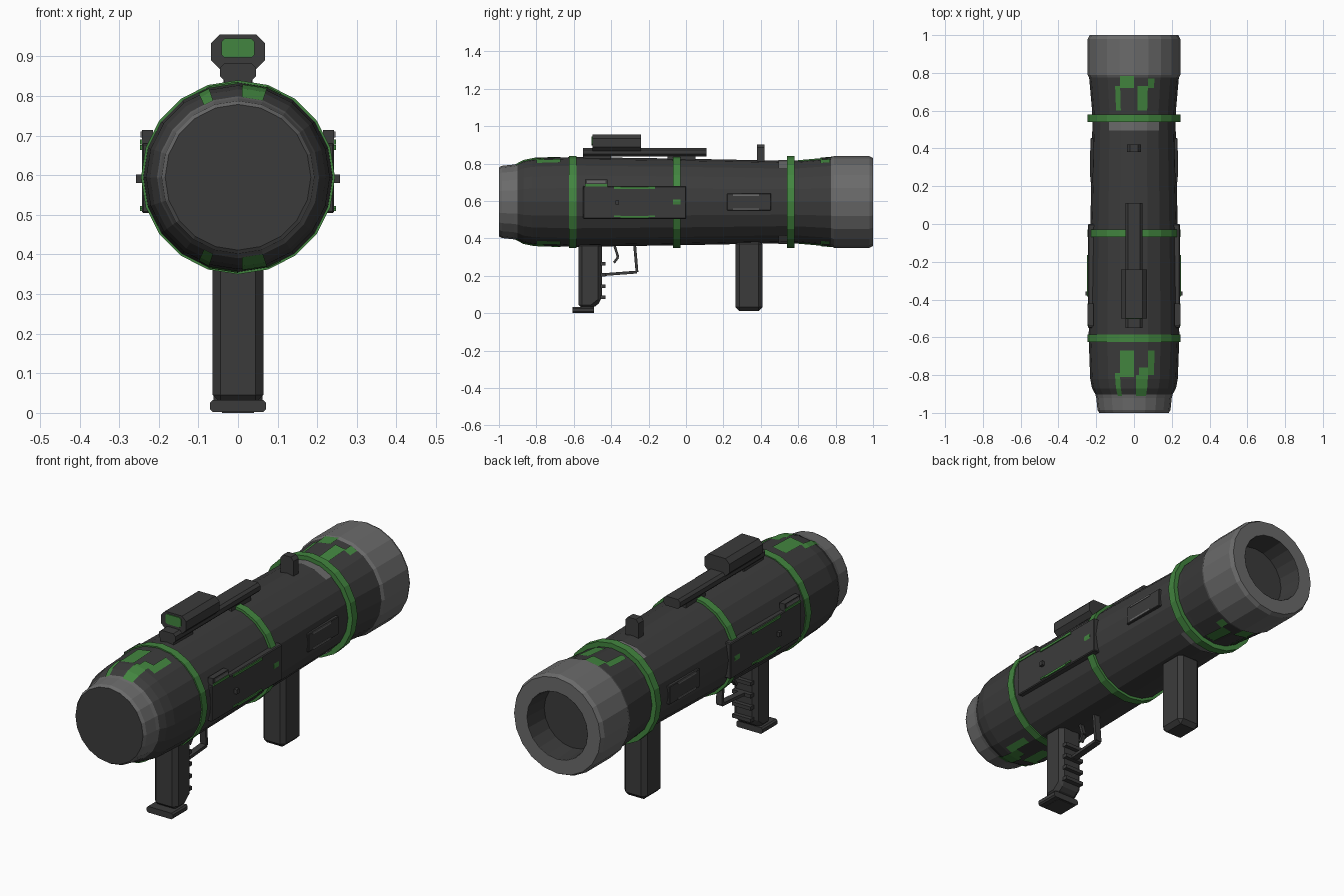
import bpy, bmesh, math

if "Cube" in bpy.data.objects:
    bpy.data.objects.remove(bpy.data.objects["Cube"])

AXIS_Z, SEG = 0.595, 20


def material(name, rgb):
    m = bpy.data.materials.new(name)
    m.diffuse_color = (*rgb, 1)
    m.use_nodes = True
    m.node_tree.nodes["Principled BSDF"].inputs["Base Color"].default_value = m.diffuse_color
    return m


DARK = material("dark_gunmetal", (0.044, 0.044, 0.044))
GREY = material("mid_grey", (0.145, 0.145, 0.145))
GREEN = material("camo_green", (0.055, 0.235, 0.05))


def finish(bm, name, mats):
    bmesh.ops.recalc_face_normals(bm, faces=bm.faces)
    me = bpy.data.meshes.new(name)
    bm.to_mesh(me)
    bm.free()
    for m in mats:
        me.materials.append(m)
    ob = bpy.data.objects.new(name, me)
    bpy.context.collection.objects.link(ob)
    return ob


def lathe(name, profile, mat, closed=False, caps=True):
    """Revolve (y, radius) points about the tube axis."""
    bm = bmesh.new()
    rings = []
    for y, r in profile:
        rings.append([bm.verts.new((r * math.sin(i * math.tau / SEG), y,
                                    AXIS_Z + r * math.cos(i * math.tau / SEG)))
                      for i in range(SEG)])
    pairs = list(zip(rings, rings[1:]))
    if closed:
        pairs.append((rings[-1], rings[0]))
    for a, b in pairs:
        for i in range(SEG):
            j = (i + 1) % SEG
            bm.faces.new((a[i], a[j], b[j], b[i]))
    if caps and not closed:
        bm.faces.new(rings[0])
        bm.faces.new(rings[-1])
    return finish(bm, name, [mat])


def prism(name, pts, lo, hi, axis, mat, bevel=0.0):
    """Extrude a 2D outline: axis 'x' takes (y, z), axis 'y' takes (x, z)."""
    bm = bmesh.new()

    def co(p, d):
        return (d, p[0], p[1]) if axis == 'x' else (p[0], d, p[1])
    a = [bm.verts.new(co(p, lo)) for p in pts]
    b = [bm.verts.new(co(p, hi)) for p in pts]
    bm.faces.new(a)
    bm.faces.new(b)
    for i in range(len(pts)):
        j = (i + 1) % len(pts)
        bm.faces.new((a[i], a[j], b[j], b[i]))
    ob = finish(bm, name, [mat])
    if bevel:
        mod = ob.modifiers.new("bevel", 'BEVEL')
        mod.width, mod.segments = bevel, 1
    return ob


def box(name, x, y, z, mat, bevel=0.0):
    return prism(name, [(y[0], z[0]), (y[1], z[0]), (y[1], z[1]), (y[0], z[1])],
                 x[0], x[1], 'x', mat, bevel)


def chamfered(w, z0, z1, c):
    return [(-w + c, z0), (w - c, z0), (w, z0 + c), (w, z1 - c),
            (w - c, z1), (-w + c, z1), (-w, z1 - c), (-w, z0 + c)]


# Tube body and end pieces
BODY = [(-0.91, 0.2), (-0.87, 0.222), (-0.82, 0.232), (-0.6, 0.24),
        (-0.05, 0.232), (0.54, 0.22), (0.6, 0.222), (0.78, 0.238)]
lathe("tube_body", BODY, DARK)
lathe("front_collar", [(-0.9, 0.205), (-0.92, 0.2), (-0.985, 0.193),
                       (-1.0, 0.184), (-0.9, 0.18)], GREY, closed=True)
lathe("front_cover", [(-1.0, 0.184), (-0.95, 0.184)], DARK)
lathe("rear_ring", [(0.77, 0.235), (0.79, 0.245), (0.98, 0.245), (1.0, 0.235),
                    (1.0, 0.165), (0.77, 0.165)], GREY, closed=True)
lathe("rear_bore", [(1.0, 0.164), (0.88, 0.155)], DARK, caps=False)
lathe("rear_bore_floor", [(0.86, 0.163), (0.88, 0.163)], DARK)

# Green clamp bands
for n, y in (("front", -0.605), ("middle", -0.05), ("rear", 0.56)):
    lathe(n + "_band", [(y - 0.02, 0.21), (y - 0.02, 0.245),
                        (y + 0.02, 0.245), (y + 0.02, 0.21)], GREEN, closed=True)


def radius(y):
    for (y0, r0), (y1, r1) in zip(BODY, BODY[1:]):
        if y0 <= y <= y1:
            return r0 + (r1 - r0) * (y - y0) / (y1 - y0)
    return BODY[-1][1]


def facet_point(t, y, lift):
    """Point on the faceted tube; t counts facets clockwise from the top."""
    i, f, r = math.floor(t), t - math.floor(t), radius(y) + lift
    a, b = i * math.tau / SEG, (i + 1) * math.tau / SEG
    return (r * ((1 - f) * math.sin(a) + f * math.sin(b)), y,
            AXIS_Z + r * ((1 - f) * math.cos(a) + f * math.cos(b)))


def patches(name, spans, mat, lift=0.004):
    """Thin painted plates (t0, t1, y0, y1) mirrored to the underside."""
    bm = bmesh.new()
    for t0, t1, y0, y1 in spans:
        ys = [y0] + [p[0] for p in BODY if y0 < p[0] < y1] + [y1]
        for ya, yb in zip(ys, ys[1:]):
            for s in (1, -1):
                q = [facet_point(t0, ya, lift), facet_point(t1, ya, lift),
                     facet_point(t1, yb, lift), facet_point(t0, yb, lift)]
                vs = [bm.verts.new((x, y, AXIS_Z + s * (z - AXIS_Z))) for x, y, z in q]
                f = bm.faces.new(vs if s < 0 else vs[::-1])
                f.normal_update()
                if f.normal.z * s < 0:
                    f.normal_flip()
    me = bpy.data.meshes.new(name)
    bm.to_mesh(me)
    bm.free()
    me.materials.append(mat)
    bpy.context.collection.objects.link(bpy.data.objects.new(name, me))


# Camouflage blocks and grey retaining arcs
patches("front_camo", [(-1.4, -1, -0.91, -0.79), (-1, 0, -0.81, -0.67),
                       (0.15, 1, -0.91, -0.8), (0.35, 1, -0.8, -0.76),
                       (1, 1.5, -0.8, -0.67)], GREEN)
patches("rear_camo", [(-1.4, -1, 0.6, 0.73), (-1, 0, 0.72, 0.785),
                      (0.25, 1, 0.6, 0.73), (1, 1.5, 0.72, 0.77)], GREEN)
patches("grey_arc", [(t, t + 1, 0.495, 0.54) for t in (-2, -1, 0, 1)], GREY)

# Details mirrored on both sides
for side, s in (("right", 1), ("left", -1)):
    def plate(name, x0, x1, y, z, mat, bevel=0.0):
        box(side + "_" + name, sorted((s * x0, s * x1)), y, z, mat, bevel)
    plate("main_panel", 0.2, 0.243, (-0.55, 0.0), (0.505, 0.68), DARK, 0.004)
    plate("panel_clip", 0.215, 0.243, (-0.54, -0.42), (0.675, 0.715), DARK)
    plate("clip_face", 0.243, 0.246, (-0.53, -0.43), (0.695, 0.71), GREY)
    plate("clip_stripe", 0.243, 0.247, (-0.54, -0.42), (0.678, 0.69), GREEN)
    for z in (0.51, 0.664):
        plate("panel_stripe", 0.243, 0.248, (-0.35, -0.2), (z, z + 0.011), GREEN)
        for y in (-0.385, -0.2):
            plate("stripe_end", 0.243, 0.248, (y, y + 0.035),
                  (z + (0.005 if z < 0.6 else -0.0), z + 0.013), GREEN)
    plate("panel_pin", 0.24, 0.258, (-0.378, -0.358), (0.58, 0.602), DARK)
    plate("rear_panel", 0.2, 0.23, (0.22, 0.455), (0.55, 0.64), DARK, 0.003)
    for z in (0.552, 0.628):
        plate("rear_panel_mark", 0.23, 0.233, (0.25, 0.39), (z, z + 0.009), GREY)

# Sight rail, sight and rear post
prism("sight_rail", chamfered(0.045, 0.838, 0.884, 0.012), -0.55, 0.11, 'y', DARK)
for y in (-0.5, -0.05):
    box("rail_mount", (-0.035, 0.035), (y - 0.05, y + 0.1), (0.81, 0.845), DARK)
prism("sight_housing", chamfered(0.068, 0.868, 0.955, 0.022), -0.5, -0.24, 'y', DARK)
prism("sight_lens", chamfered(0.042, 0.897, 0.945, 0.008), -0.504, -0.49, 'y', GREEN)
prism("rear_post", [(-0.036, 0.8), (0.036, 0.8), (0.036, 0.885), (0.022, 0.902),
                    (-0.022, 0.902), (-0.036, 0.885)], 0.38, 0.42, 'y', DARK)

# Firing grip with ridges and foot
prism("grip", [(-0.575, 0.38), (-0.45, 0.38), (-0.45, 0.065), (-0.5, 0.025),
               (-0.575, 0.025)], -0.064, 0.064, 'x', DARK, 0.02)
for z in (0.085, 0.145, 0.205, 0.265):
    box("grip_ridge", (-0.05, 0.05), (-0.46, -0.43), (z - 0.009, z + 0.009), DARK)
prism("grip_foot", chamfered(0.071, 0.002, 0.032, 0.007), -0.608, -0.492, 'y', DARK)
box("foot_base", (-0.04, 0.04), (-0.6, -0.5), (0.0, 0.01), DARK)

# Rear hand grip
box("rear_grip", (-0.062, 0.062), (0.265, 0.408), (0.012, 0.39), DARK, 0.02)


def bar(name, a, b, t, w):
    dy, dz = b[0] - a[0], b[1] - a[1]
    n = math.hypot(dy, dz)
    oy, oz = -dz / n * t / 2, dy / n * t / 2
    prism(name, [(a[0] + oy, a[1] + oz), (b[0] + oy, b[1] + oz),
                 (b[0] - oy, b[1] - oz), (a[0] - oy, a[1] - oz)], -w, w, 'x', DARK)


# Trigger and guard
guard = [(-0.275, 0.37), (-0.262, 0.22), (-0.46, 0.205)]
trigger = [(-0.385, 0.37), (-0.363, 0.3), (-0.385, 0.27)]
for name, path, t, w in (("trigger_guard", guard, 0.015, 0.016),
                         ("trigger", trigger, 0.013, 0.01)):
    for a, b in zip(path, path[1:]):
        bar(name, a, b, t, w)
